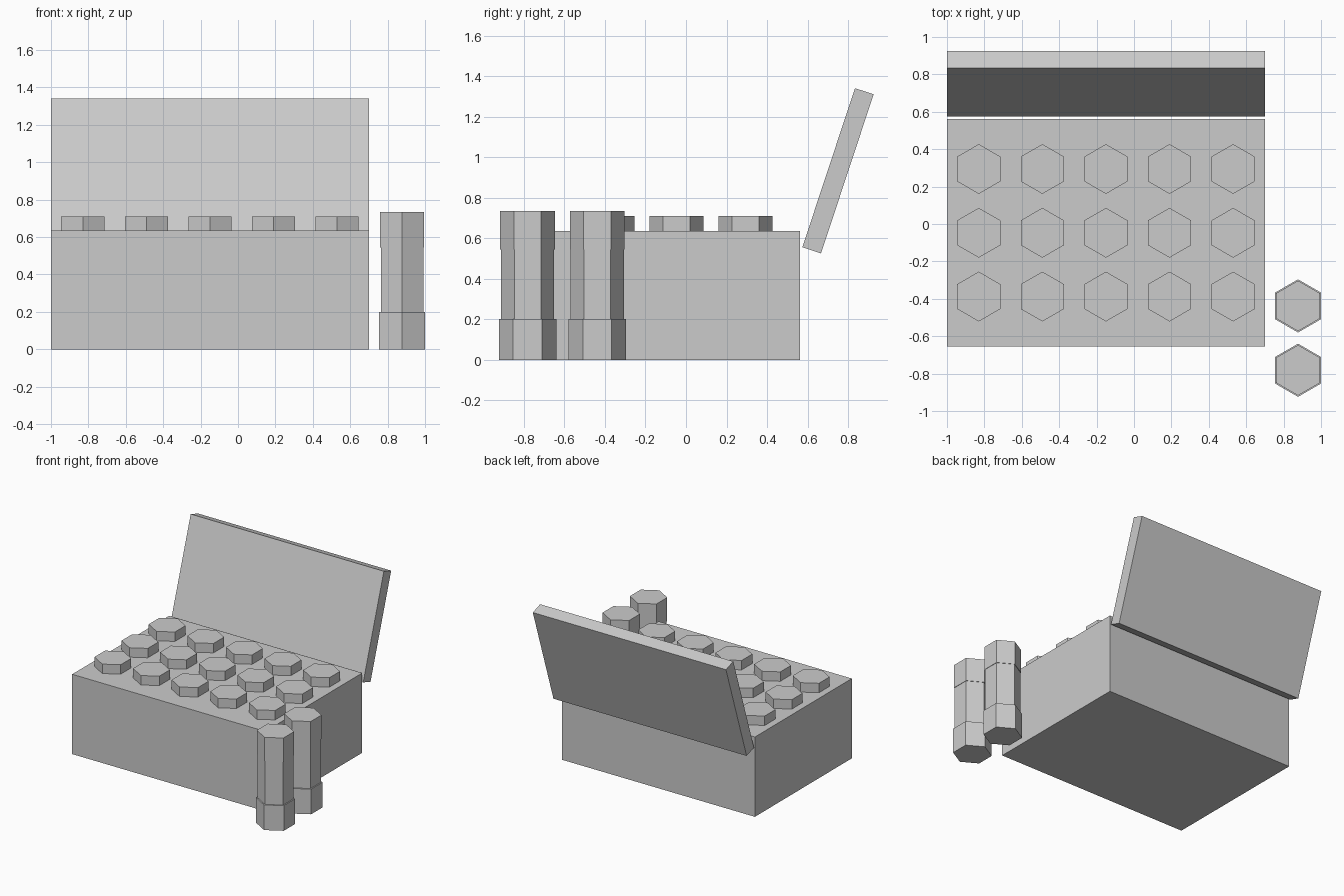
import bpy, math

if "Cube" in bpy.data.objects:
    bpy.data.objects.remove(bpy.data.objects["Cube"])

grey = bpy.data.materials.new("plain grey")
grey.diffuse_color = (0.6, 0.6, 0.6, 1)
grey.use_nodes = True
grey.node_tree.nodes["Principled BSDF"].inputs["Base Color"].default_value = grey.diffuse_color


def make(name, verts, faces, loc):
    me = bpy.data.meshes.new(name)
    me.from_pydata(verts, [], faces)
    me.materials.append(grey)
    ob = bpy.data.objects.new(name, me)
    ob.location = loc
    bpy.context.collection.objects.link(ob)
    return ob


def box(name, size, loc, tilt=0):
    a, b, c = (s / 2 for s in size)
    verts = [(x, y, z) for z in (-c, c) for x, y in ((-a, -b), (a, -b), (a, b), (-a, b))]
    faces = [(3, 2, 1, 0), (4, 5, 6, 7)]
    faces += [(i, (i + 1) % 4, (i + 1) % 4 + 4, i + 4) for i in range(4)]
    make(name, verts, faces, loc).rotation_euler.x = tilt


def hex_stack(name, rings, loc):
    """Hexagonal column with corners on +-y, from (radius, z) rings."""
    verts = [(r * math.sin(i * math.pi / 3), -r * math.cos(i * math.pi / 3), z)
             for r, z in rings for i in range(6)]
    faces = [tuple(reversed(range(6))), tuple(range(len(verts) - 6, len(verts)))]
    for k in range(len(rings) - 1):
        for i in range(6):
            j = (i + 1) % 6
            faces.append((k * 6 + i, k * 6 + j, k * 6 + 6 + j, k * 6 + 6 + i))
    make(name, verts, faces, loc)


# Case and open lid leaning backwards
box("case", (1.7, 1.218, 0.635), (-0.15, -0.047, 0.3175))
box("lid", (1.7, 0.097, 0.827), (-0.15, 0.75, 0.9325), -math.radians(18.3))

# Rows of hexagonal tops standing out of the case
for row in range(3):
    for col in range(5):
        hex_stack(f"stored_piece_{row}_{col}", [(0.133, 0.6), (0.133, 0.71)],
                  (-0.83 + 0.34 * col, -0.388 + 0.341 * row, 0))

# Two loose pieces standing beside the case, with wider foot and head
for n, y in enumerate((-0.438, -0.782)):
    hex_stack(f"loose_piece_{n}",
              [(0.142, 0), (0.142, 0.2), (0.131, 0.2), (0.131, 0.545),
               (0.135, 0.545), (0.135, 0.735)], (0.877, y, 0))
